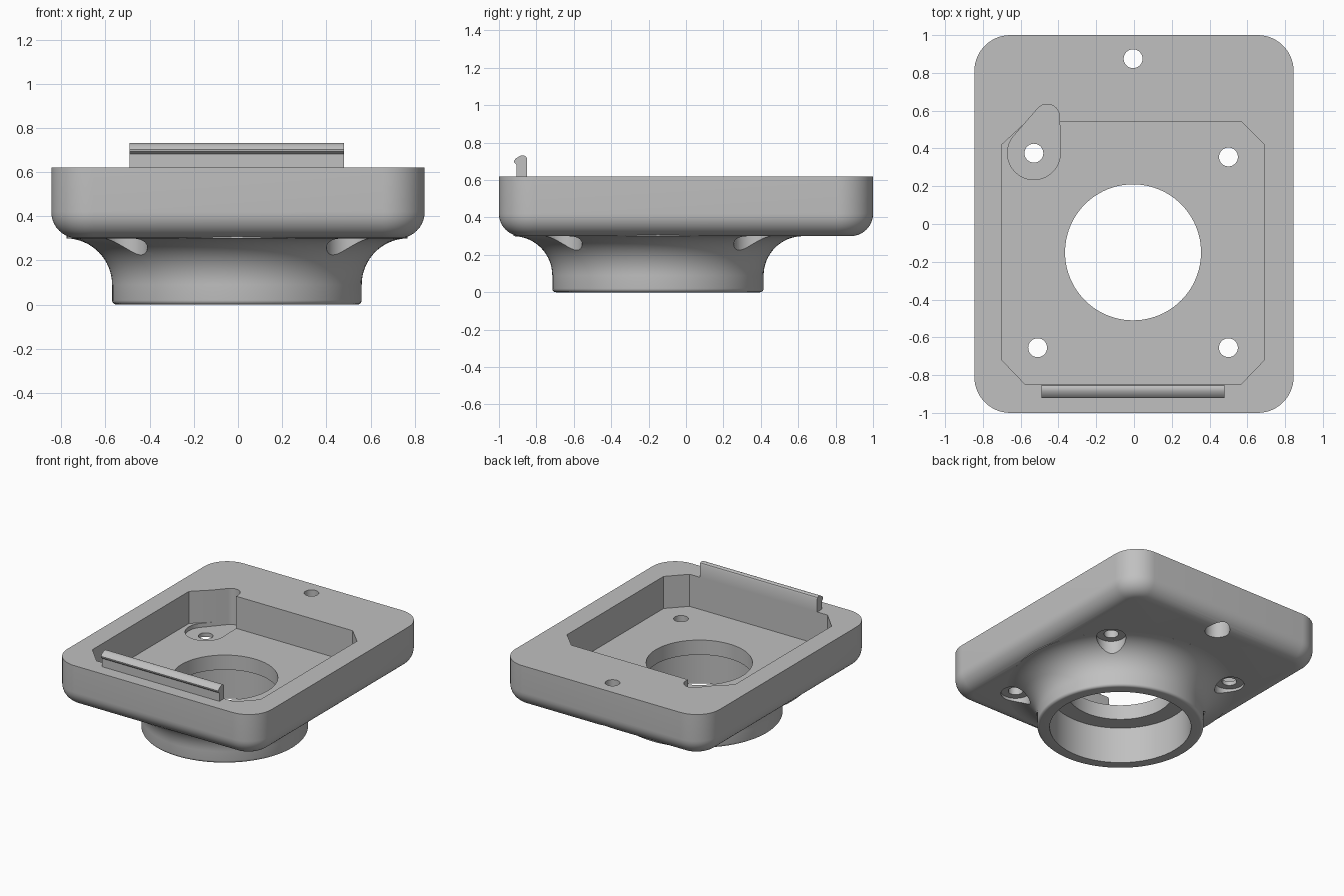
import bpy, bmesh
from math import sin, cos, pi, radians, hypot
from mathutils import Vector

cube = bpy.data.objects.get("Cube")
if cube:
    bpy.data.objects.remove(cube, do_unlink=True)

grey = bpy.data.materials.new("plain grey")
grey.use_nodes = True
grey.diffuse_color = (0.53, 0.53, 0.53, 1)
grey.node_tree.nodes["Principled BSDF"].inputs["Base Color"].default_value = grey.diffuse_color

AXIS = (-0.005, -0.15)          # centre of the collar and main opening
SCREWS = [(-0.53, 0.375), (0.5, 0.355), (0.5, -0.655), (-0.51, -0.655)]


def loft(name, rings):
    """Closed solid through a stack of equal-length rings of 3D points."""
    bm = bmesh.new()
    loops = [[bm.verts.new(p) for p in ring] for ring in rings]
    for a, b in zip(loops, loops[1:]):
        for i in range(len(a)):
            j = (i + 1) % len(a)
            bm.faces.new((a[i], a[j], b[j], b[i]))
    bm.faces.new(loops[0][::-1])
    bm.faces.new(loops[-1])
    bmesh.ops.recalc_face_normals(bm, faces=bm.faces)
    mesh = bpy.data.meshes.new(name)
    bm.to_mesh(mesh)
    bm.free()
    mesh.materials.append(grey)
    obj = bpy.data.objects.new(name, mesh)
    bpy.context.collection.objects.link(obj)
    return obj


def arc(cx, cy, r, a0, a1, n):
    return [(cx + r * cos(radians(a0 + (a1 - a0) * i / n)),
             cy + r * sin(radians(a0 + (a1 - a0) * i / n))) for i in range(n + 1)]


def circle(cx, cy, r, n=64):
    return arc(cx, cy, r, 0, 360, n)[:-1]


def at(outline, z):
    return [(x, y, z) for x, y in outline]


def prism(name, outline, z0, z1):
    return loft(name, [at(outline, z0), at(outline, z1)])


def rounded_rect(hx, hy, r):
    pts = []
    for k, (sx, sy) in enumerate([(1, 1), (-1, 1), (-1, -1), (1, -1)]):
        pts += arc(sx * (hx - r), sy * (hy - r), r, 90 * k, 90 * k + 90, 14)
    return pts


def boolean(obj, other, operation):
    mod = obj.modifiers.new(operation, 'BOOLEAN')
    mod.operation, mod.object, mod.solver = operation, other, 'EXACT'
    bpy.context.view_layer.objects.active = obj
    bpy.ops.object.modifier_apply(modifier=mod.name)
    bpy.data.objects.remove(other, do_unlink=True)


def smooth(obj, angle):
    bpy.ops.object.select_all(action='DESELECT')
    obj.select_set(True)
    bpy.context.view_layer.objects.active = obj
    bpy.ops.object.shade_smooth_by_angle(angle=radians(angle))


# Plate with rounded corners and a filleted lower edge
fillet = 0.12
rings = []
for i in range(11):
    a = pi / 2 * i / 10
    d = fillet * (1 - sin(a))
    rings.append(at(rounded_rect(0.845 - d, 1 - d, 0.19 - d), 0.30 + fillet * (1 - cos(a))))
rings.append(at(rounded_rect(0.845, 1, 0.19), 0.62))
body = loft("mount_body", rings)

# Round collar flaring up into the plate
profile = arc(0.545, 0.02, 0.02, -90, 0, 5) + arc(0.775, 0.09, 0.21, 180, 91, 16)
profile.append((profile[-1][0], 0.34))
collar = loft("collar", [at(circle(*AXIS, r, 96), z) for r, z in profile])
boolean(body, collar, 'UNION')

# Pocket with chamfered corners
pocket = [(-0.575, -0.85), (0.565, -0.85), (0.69, -0.72), (0.69, 0.42),
          (0.57, 0.54), (-0.57, 0.54), (-0.70, 0.42), (-0.70, -0.72)]
boolean(body, prism("pocket_cutter", pocket, 0.38, 0.8), 'DIFFERENCE')

# Teardrop recess around one screw, reaching out into the pocket wall
c0, r0, c1, r1 = Vector((-0.53, 0.375)), 0.14, Vector((-0.46, 0.568)), 0.066
axis = c1 - c0
tilt = math_tilt = bpy.context and Vector((1, 0)).angle_signed(axis) * -180 / pi
spread = 90 - 180 / pi * ((r0 - r1) / hypot(*axis))
spread = 90 - (90 - spread)
teardrop = arc(*c1, r1, tilt - spread, tilt + spread, 20) + \
    arc(*c0, r0, tilt + spread, tilt + 360 - spread, 40)
boolean(body, prism("teardrop_cutter", teardrop, 0.35, 0.8), 'DIFFERENCE')

# Main opening and the wider bore inside the collar
boolean(body, prism("opening_cutter", circle(*AXIS, 0.36, 96), 0.1, 0.5), 'DIFFERENCE')
boolean(body, prism("bore_cutter", circle(*AXIS, 0.48, 96), -0.1, 0.27), 'DIFFERENCE')

# Screw holes with counterbores from below, and the single rear hole
for x, y in SCREWS:
    boolean(body, prism("screw_cutter", circle(x, y, 0.05, 32), 0.2, 0.5), 'DIFFERENCE')
    boolean(body, prism("counterbore_cutter", circle(x, y, 0.1, 40), -0.1, 0.32), 'DIFFERENCE')
boolean(body, prism("rear_cutter", circle(-0.005, 0.875, 0.05, 32), 0.2, 0.8), 'DIFFERENCE')
boolean(body, prism("rear_counterbore", circle(-0.005, 0.875, 0.085, 32), 0.1, 0.5), 'DIFFERENCE')
smooth(body, 25)

# Hooked lip along the front edge of the pocket
hook = [(-0.85, 0.62), (-0.85, 0.715), (-0.855, 0.726), (-0.866, 0.732), (-0.885, 0.73),
        (-0.908, 0.717), (-0.92, 0.703), (-0.918, 0.692), (-0.906, 0.682), (-0.906, 0.62)]
lip = loft("front_lip", [[(x, y, z) for y, z in hook] for x in (-0.49, 0.48)])
smooth(lip, 35)
